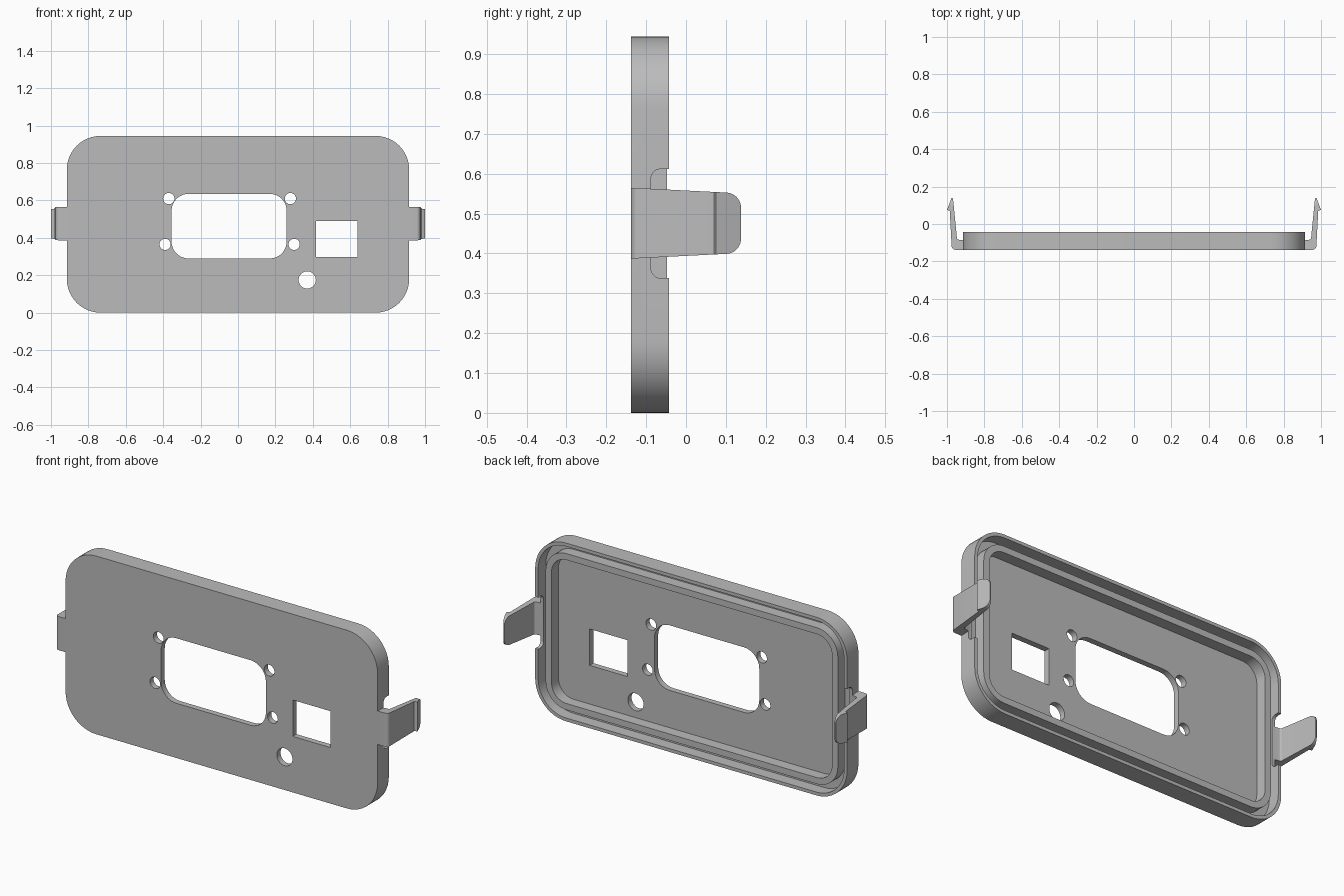
import bpy, bmesh, math
from mathutils import Vector

cube = bpy.data.objects.get("Cube")
if cube:
    bpy.data.objects.remove(cube, do_unlink=True)

grey = bpy.data.materials.new("plain_grey")
grey.use_nodes = True
COLOUR = (0.5, 0.5, 0.5, 1)
grey.diffuse_color = COLOUR
grey.node_tree.nodes["Principled BSDF"].inputs["Base Color"].default_value = COLOUR

AXES = {"x": lambda a, b, d: (d, a, b),
        "y": lambda a, b, d: (a, d, b),
        "z": lambda a, b, d: (a, b, d)}


def rounded(corners, steps=12):
    """Outline from (a, b, radius) corners, each filleted."""
    out, n = [], len(corners)
    for i, (a, b, r) in enumerate(corners):
        p = Vector((a, b))
        if r <= 0:
            out.append(p)
            continue
        u = (Vector(corners[i - 1][:2]) - p).normalized()
        v = (Vector(corners[(i + 1) % n][:2]) - p).normalized()
        half = u.angle(v) / 2
        centre = p + (u + v).normalized() * (r / math.sin(half))
        s = p + u * (r / math.tan(half)) - centre
        e = p + v * (r / math.tan(half)) - centre
        sweep = s.angle_signed(e)
        for k in range(steps + 1):
            t = -sweep * k / steps
            c, w = math.cos(t), math.sin(t)
            out.append(centre + Vector((s.x * c - s.y * w, s.x * w + s.y * c)))
    return out


def rect(a0, a1, b0, b1, r=0):
    return rounded([(a0, b0, r), (a1, b0, r), (a1, b1, r), (a0, b1, r)])


def circle(a, b, r, n=32):
    return [(a + r * math.cos(math.tau * k / n), b + r * math.sin(math.tau * k / n))
            for k in range(n)]


def prism(name, outline, axis, d0, d1):
    """Extrude an outline along an axis."""
    bm = bmesh.new()
    face = bm.faces.new([bm.verts.new(AXES[axis](p[0], p[1], d0)) for p in outline])
    ext = bmesh.ops.extrude_face_region(bm, geom=[face], use_keep_orig=True)
    move = Vector(AXES[axis](0, 0, d1 - d0))
    bmesh.ops.translate(bm, vec=move, verts=[g for g in ext["geom"]
                                             if isinstance(g, bmesh.types.BMVert)])
    bmesh.ops.recalc_face_normals(bm, faces=bm.faces)
    mesh = bpy.data.meshes.new(name)
    bm.to_mesh(mesh)
    bm.free()
    mesh.materials.append(grey)
    obj = bpy.data.objects.new(name, mesh)
    bpy.context.collection.objects.link(obj)
    return obj


def combine(obj, tool, operation="DIFFERENCE"):
    """Boolean obj with tool, then discard the tool."""
    mod = obj.modifiers.new("cut", "BOOLEAN")
    mod.operation, mod.solver, mod.object = operation, "EXACT", tool
    bpy.context.view_layer.objects.active = obj
    bpy.ops.object.modifier_apply(modifier=mod.name)
    bpy.data.objects.remove(tool, do_unlink=True)


def smooth(obj):
    bpy.ops.object.select_all(action="DESELECT")
    obj.select_set(True)
    bpy.context.view_layer.objects.active = obj
    bpy.ops.object.shade_smooth_by_angle(angle=math.radians(30))


FRONT, FLOOR, RIDGE, BACK = -0.138, -0.107, -0.048, -0.043
HALF, TOP, RADIUS = 0.915, 0.945, 0.18


def panel(name, inset, d0, d1):
    outline = rect(inset - HALF, HALF - inset, inset, TOP - inset, RADIUS - inset)
    return prism(name, outline, "y", d0, d1)


# Cover: shallow tray with an outer lip, a groove and an inner ridge
cover = panel("cover", 0, FRONT, BACK)
hollow = panel("hollow", 0.0175, FLOOR, 0.1)
combine(hollow, panel("ridge", 0.058, -0.2, RIDGE))
combine(cover, hollow)
combine(cover, panel("recess", 0.092, FLOOR, 0.1))

# Openings through the front: window, screw holes, square port, round port
openings = [rect(-0.355, 0.26, 0.29, 0.635, 0.09), rect(0.418, 0.64, 0.297, 0.49),
            circle(0.37, 0.175, 0.046)]
openings += [circle(a, b, 0.03) for a, b in
             ((-0.37, 0.61), (0.28, 0.61), (-0.39, 0.365), (0.3, 0.365))]
for outline in openings:
    combine(cover, prism("opening", outline, "y", -0.3, 0.1))

# Notches in the lip beside each clip
notch = rounded([(-0.088, 0.338, 0.025), (0.1, 0.338, 0), (0.1, 0.612, 0),
                 (-0.088, 0.612, 0.025)])
for side in (-1, 1):
    combine(cover, prism("notch", notch, "x", side * 0.88, side * 0.95))
smooth(cover)

# Snap clips: bent strap with a barbed tip, trimmed to a tapering outline
strap = [(0.905, FRONT, 0), (0.974, FRONT, 0.02), (0.985, 0.07, 0), (1.0, 0.075, 0),
         (0.976, 0.138, 0.003), (0.968, 0.138, 0.003), (0.961, 0.07, 0),
         (0.946, -0.083, 0.01), (0.905, -0.088, 0)]
trim = rounded([(FRONT - 0.001, 0.387, 0), (0.138, 0.401, 0.038),
                (0.138, 0.551, 0.038), (FRONT - 0.001, 0.565, 0)])
for side, name in ((1, "left_clip"), (-1, "right_clip")):
    outline = rounded([(side * a, b, r) for a, b, r in strap], 6)
    clip = prism(name, outline, "z", 0.3, 0.7)
    combine(clip, prism("trim", trim, "x", side * 0.8, side * 1.1), "INTERSECT")
    smooth(clip)
